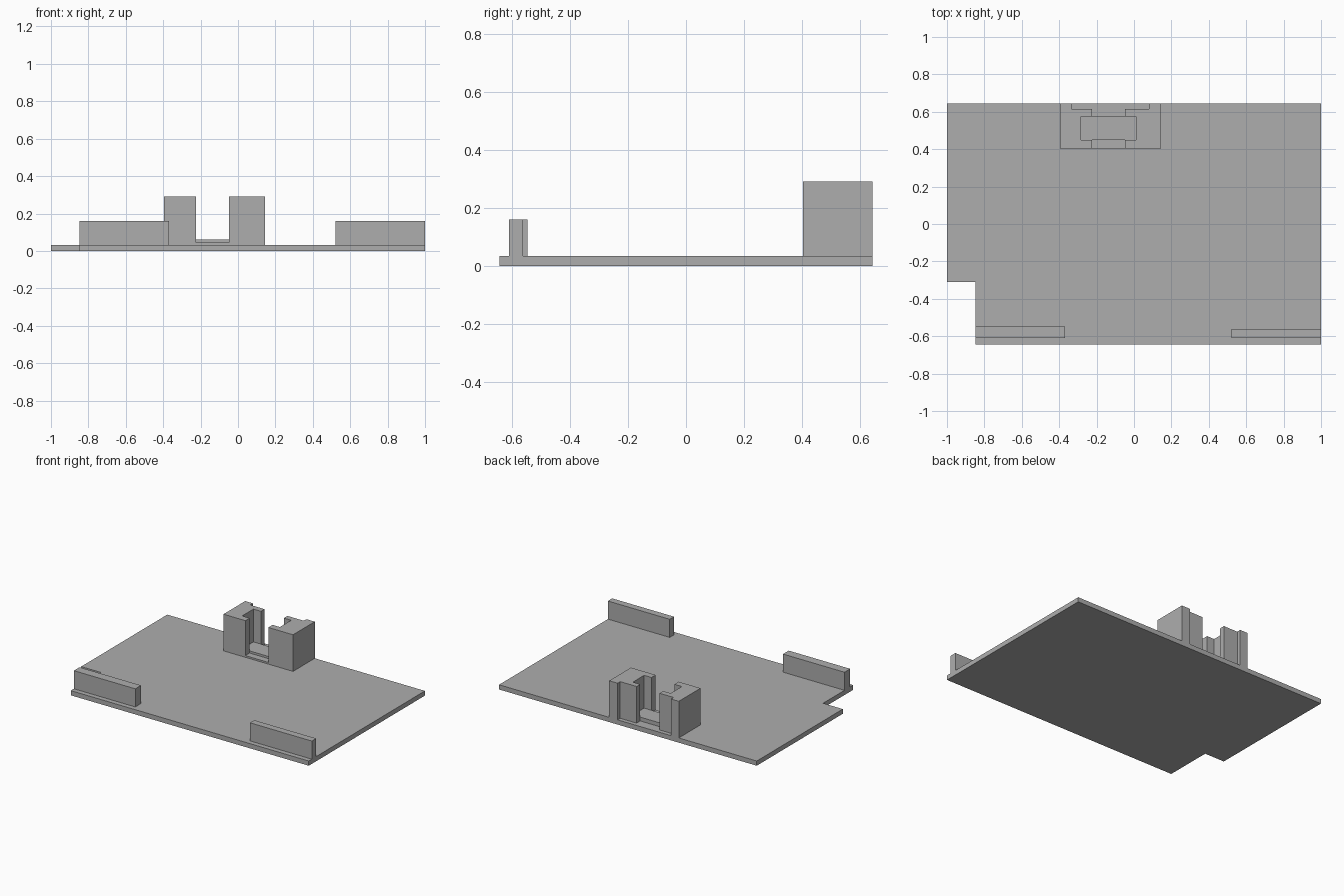
import bpy
import bmesh

cube = bpy.data.objects.get("Cube")
if cube:
    bpy.data.objects.remove(cube, do_unlink=True)

grey = bpy.data.materials.new("plain grey")
grey.use_nodes = True
colour = (0.42, 0.42, 0.42, 1)
grey.diffuse_color = colour
grey.node_tree.nodes["Principled BSDF"].inputs["Base Color"].default_value = colour


def prism(name, outline, bottom, top):
    """Extrude a flat outline upwards."""
    bm = bmesh.new()
    face = bm.faces.new([bm.verts.new((x, y, bottom)) for x, y in outline])
    side = bmesh.ops.extrude_face_region(bm, geom=[face])["geom"]
    for v in side:
        if isinstance(v, bmesh.types.BMVert):
            v.co.z = top
    bmesh.ops.recalc_face_normals(bm, faces=bm.faces)
    mesh = bpy.data.meshes.new(name)
    bm.to_mesh(mesh)
    bm.free()
    mesh.materials.append(grey)
    obj = bpy.data.objects.new(name, mesh)
    bpy.context.collection.objects.link(obj)
    return obj


def box(name, x0, x1, y0, y1, bottom, top):
    return prism(name, [(x0, y0), (x1, y0), (x1, y1), (x0, y1)], bottom, top)


BACK = 0.644
PLATE = 0.033

# Base plate with a notched front corner
prism("base_plate", [(-0.847, -BACK), (1, -BACK), (1, BACK), (-1, BACK),
                     (-1, -0.31), (-0.847, -0.31)], 0, PLATE)

# Front rails
box("right_rail", -0.847, -0.37, -0.61, -0.547, PLATE, 0.16)
box("left_rail", 0.52, 1, -0.61, -0.562, PLATE, 0.16)


# Holder cheeks: outer wall, recess, neck and pocket
def cheek(name, outer, recess, neck, pocket):
    prism(name, [(outer, 0.403), (neck, 0.403), (neck, 0.45), (pocket, 0.45),
                 (pocket, 0.575), (neck, 0.575), (neck, 0.615),
                 (recess, 0.615), (recess, BACK), (outer, BACK)], PLATE, 0.29)


cheek("right_cheek", -0.395, -0.335, -0.225, -0.283)
cheek("left_cheek", 0.145, 0.08, -0.047, 0.01)

# Holder floor: low front sill and raised pocket seat
box("front_sill", -0.225, -0.047, 0.403, 0.45, PLATE, 0.045)
box("pocket_seat", -0.283, 0.01, 0.45, 0.575, PLATE, 0.06)
